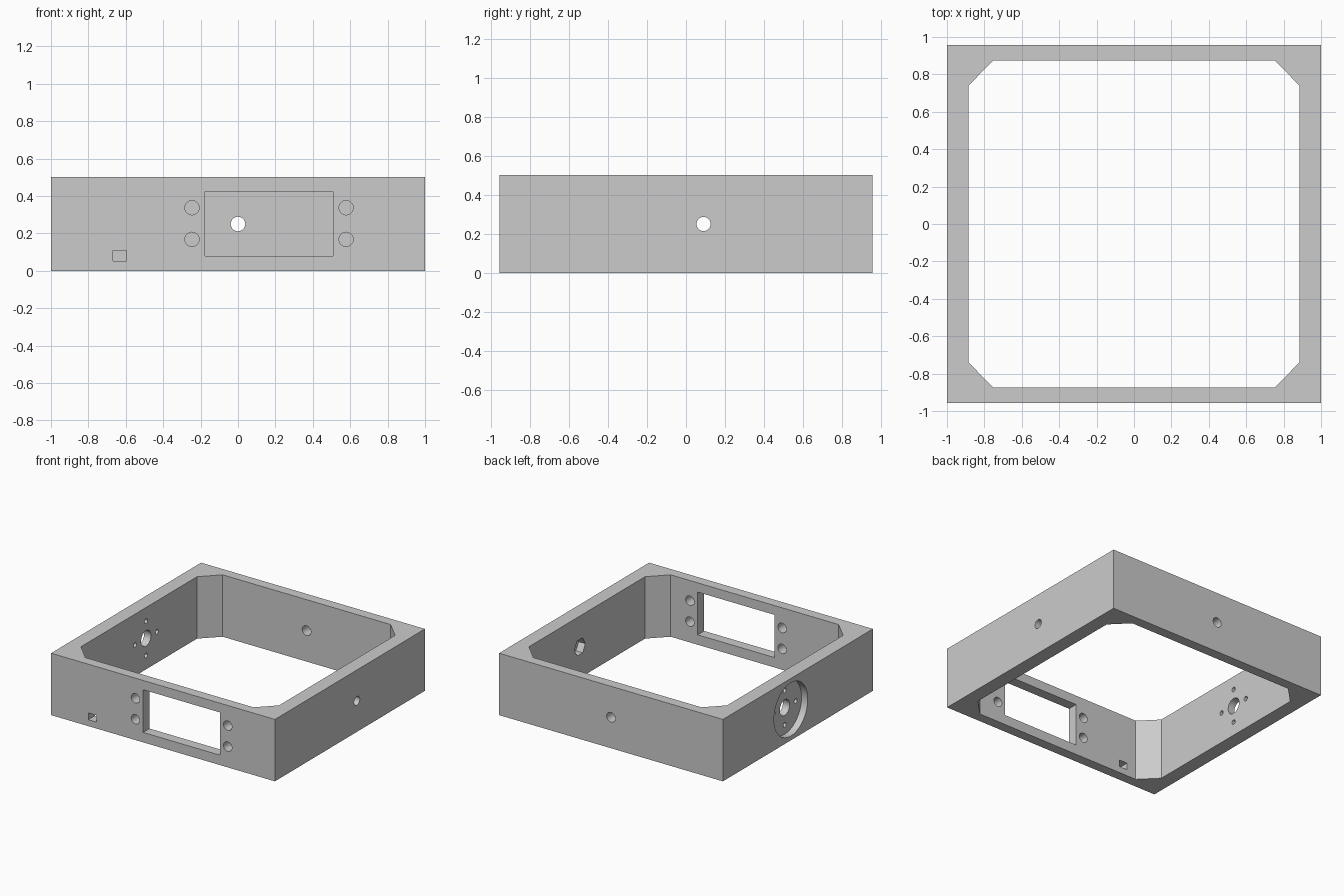
import bpy, bmesh, math

cube = bpy.data.objects.get("Cube")
if cube:
    bpy.data.objects.remove(cube, do_unlink=True)

# Plain grey material
grey = bpy.data.materials.new("grey plastic")
grey.use_nodes = True
colour = (0.6, 0.6, 0.6, 1)
grey.diffuse_color = colour
grey.node_tree.nodes["Principled BSDF"].inputs["Base Color"].default_value = colour

PLACE = {
    "x": lambda a, b, d: (d, a, b),
    "y": lambda a, b, d: (a, d, b),
    "z": lambda a, b, d: (a, b, d),
}


def prism(name, outline, axis, start, end):
    """Extrude a flat outline along an axis from start to end."""
    bm = bmesh.new()
    put = PLACE[axis]
    low = [bm.verts.new(put(a, b, start)) for a, b in outline]
    high = [bm.verts.new(put(a, b, end)) for a, b in outline]
    bm.faces.new(low)
    bm.faces.new(high)
    for i in range(len(low)):
        j = (i + 1) % len(low)
        bm.faces.new((low[i], low[j], high[j], high[i]))
    bmesh.ops.recalc_face_normals(bm, faces=bm.faces)
    mesh = bpy.data.meshes.new(name)
    bm.to_mesh(mesh)
    bm.free()
    mesh.materials.append(grey)
    ob = bpy.data.objects.new(name, mesh)
    bpy.context.collection.objects.link(ob)
    return ob


def rect(a0, a1, b0, b1):
    return [(a0, b0), (a1, b0), (a1, b1), (a0, b1)]


def ring(a, b, radius, sides=40):
    return [(a + radius * math.cos(math.tau * i / sides),
             b + radius * math.sin(math.tau * i / sides)) for i in range(sides)]


W, D, H = 1.0, 0.957, 0.5          # outer half width, half depth, height
IW, ID = 0.885, 0.875              # inner half width, half depth
CW, CD = 0.751, 0.74               # where the inner corners are cut off
MID, AXLE = H / 2, 0.09            # centre height, line of the side holes

frame = prism("frame", rect(-W, W, -D, D), "z", 0, H)


def cut(name, outline, axis, start, end):
    """Subtract a prism from the frame."""
    cutter = prism(name, outline, axis, start, end)
    cutter.hide_render = True
    mod = frame.modifiers.new(name, "BOOLEAN")
    mod.operation, mod.solver, mod.object = "DIFFERENCE", "EXACT", cutter
    bpy.context.view_layer.objects.active = frame
    bpy.ops.object.modifier_apply(modifier=mod.name)
    bpy.data.objects.remove(cutter, do_unlink=True)


# Central opening with clipped corners
opening = [(IW, -CD), (IW, CD), (CW, ID), (-CW, ID),
           (-IW, CD), (-IW, -CD), (-CW, -ID), (CW, -ID)]
cut("opening", opening, "z", -0.1, H + 0.1)

# Front wall: display window, four screw holes, small slot
front = ("y", -1.1, -0.8)
cut("window", rect(-0.177, 0.508, 0.08, 0.425), *front)
for x in (-0.246, 0.578):
    for z in (0.168, 0.337):
        cut("screw_hole", ring(x, z, 0.038), *front)
cut("slot", rect(-0.667, -0.596, 0.052, 0.107), *front)

# Back wall: one round hole
cut("back_hole", ring(0, MID, 0.039), "y", 0.8, 1.1)

# +x wall: round hole with a hexagonal nut pocket on the inside
cut("side_hole", ring(AXLE, MID, 0.036), "x", 0.8, 1.1)
cut("nut_pocket", ring(AXLE, MID, 0.07, 6), "x", 0.8, 0.945)

# -x wall: round recess outside, bore and four small holes
cut("recess", ring(AXLE, MID, 0.215, 64), "x", -1.1, -0.945)
cut("bore", ring(AXLE, MID, 0.063), "x", -1.1, -0.8)
for a, b in ring(AXLE, MID, 0.139, 4):
    cut("mount_hole", ring(a, b, 0.019, 24), "x", -1.1, -0.8)

# Smooth the round holes, keep all other edges sharp
bpy.ops.object.select_all(action="DESELECT")
frame.select_set(True)
bpy.context.view_layer.objects.active = frame
bpy.ops.object.shade_smooth_by_angle(angle=math.radians(30))
